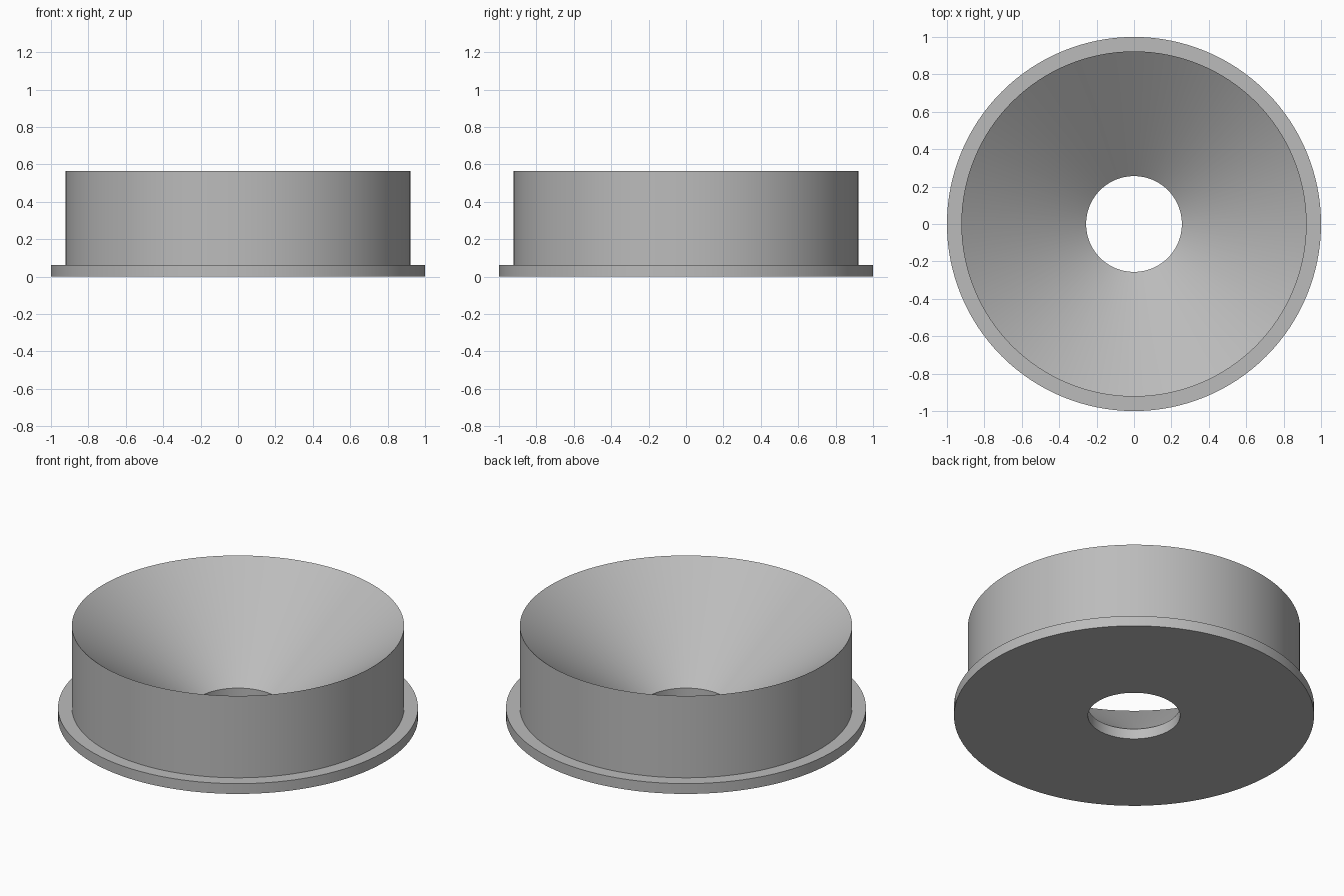
import bpy, bmesh, math

cube = bpy.data.objects.get("Cube")
if cube:
    bpy.data.objects.remove(cube, do_unlink=True)

SEGMENTS = 128
FLANGE_R, DRUM_R, BORE_R = 1.0, 0.923, 0.256
FLANGE_Z, TOP_Z = 0.063, 0.565

grey = bpy.data.materials.new("plain grey")
grey.use_nodes = True
colour = (0.5, 0.5, 0.5, 1)
grey.diffuse_color = colour
grey.node_tree.nodes["Principled BSDF"].inputs["Base Color"].default_value = colour


def lathe(name, profile):
    """Spin a closed (radius, height) profile around the z axis."""
    bm = bmesh.new()
    verts = [bm.verts.new((r, 0, z)) for r, z in profile]
    edges = [bm.edges.new((v, verts[(i + 1) % len(verts)])) for i, v in enumerate(verts)]
    bmesh.ops.spin(bm, geom=verts + edges, cent=(0, 0, 0), axis=(0, 0, 1),
                   angle=math.tau, steps=SEGMENTS, use_merge=True)
    bmesh.ops.remove_doubles(bm, verts=bm.verts, dist=1e-5)
    bmesh.ops.recalc_face_normals(bm, faces=bm.faces)
    mesh = bpy.data.meshes.new(name)
    bm.to_mesh(mesh)
    bm.free()
    mesh.materials.append(grey)
    obj = bpy.data.objects.new(name, mesh)
    bpy.context.collection.objects.link(obj)
    bpy.ops.object.select_all(action="DESELECT")
    obj.select_set(True)
    bpy.context.view_layer.objects.active = obj
    bpy.ops.object.shade_smooth_by_angle(angle=math.radians(30))
    return obj


# Flanged drum with a conical funnel leading down to a straight bore
lathe("flanged_funnel", [
    (BORE_R, 0), (FLANGE_R, 0), (FLANGE_R, FLANGE_Z), (DRUM_R, FLANGE_Z),
    (DRUM_R, TOP_Z), (BORE_R, FLANGE_Z),
])
